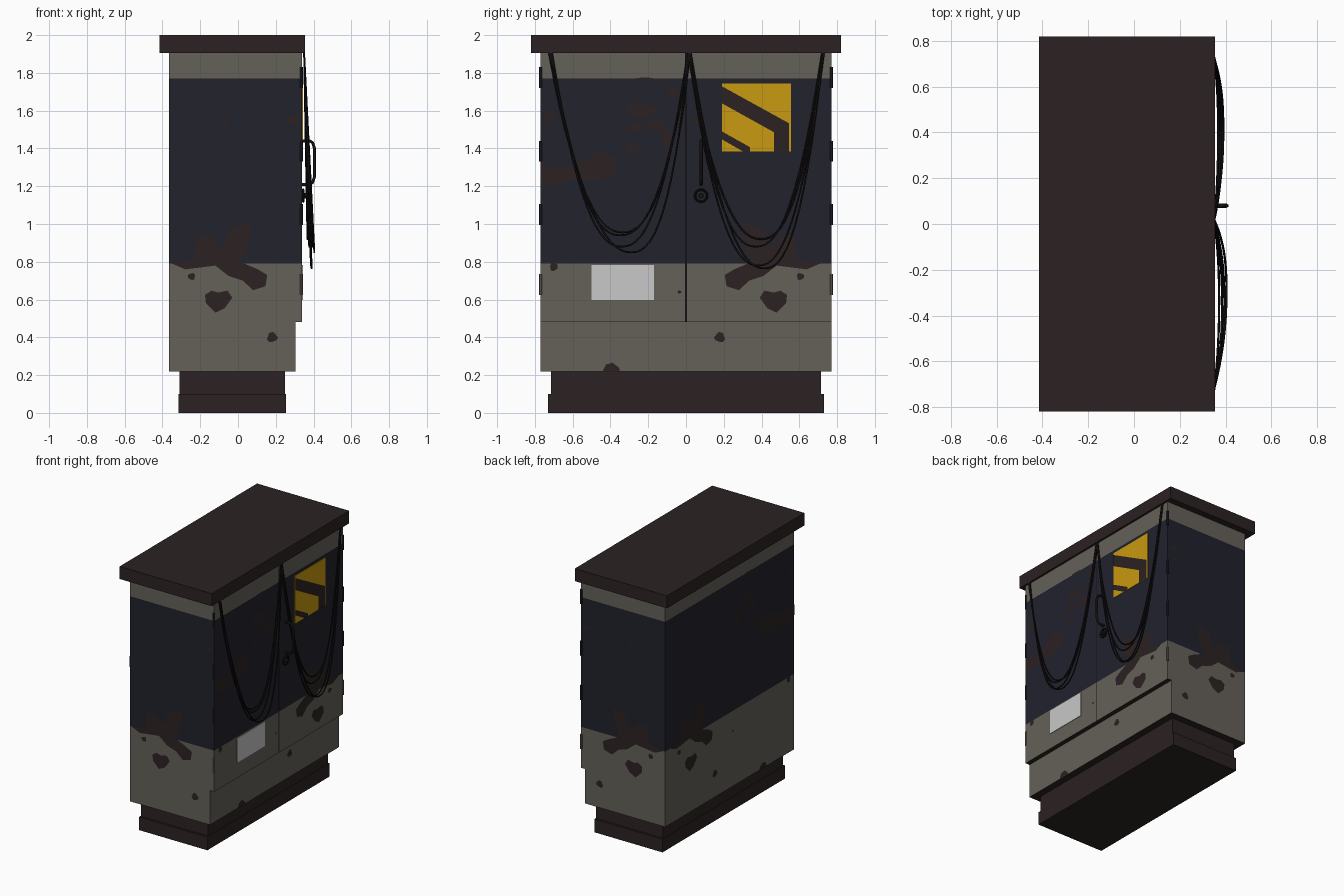
import bpy, bmesh, math
from mathutils import Vector

if "Cube" in bpy.data.objects:
    bpy.data.objects.remove(bpy.data.objects["Cube"])


def material(name, r, g, b):
    m = bpy.data.materials.new(name)
    m.diffuse_color = (r, g, b, 1)
    m.use_nodes = True
    m.node_tree.nodes["Principled BSDF"].inputs["Base Color"].default_value = m.diffuse_color
    return m


RUST = material("rust_brown", 0.025, 0.016, 0.016)
NAVY = material("dark_navy", 0.0150, 0.0158, 0.0255)
GREY = material("warm_grey", 0.130, 0.120, 0.100)
YELLOW = material("sign_yellow", 0.58, 0.32, 0.005)
WHITE = material("label_white", 0.58, 0.58, 0.58)
BLACK = material("cable_black", 0.007, 0.005, 0.005)
BAND_LOW, BAND_HIGH = 0.79, 1.77


def finish(name, bm, mats):
    mesh = bpy.data.meshes.new(name)
    bm.to_mesh(mesh)
    bm.free()
    for m in mats:
        mesh.materials.append(m)
    ob = bpy.data.objects.new(name, mesh)
    bpy.context.collection.objects.link(ob)
    return ob


def box_bm(x, y, z):
    bm = bmesh.new()
    bmesh.ops.create_cube(bm, size=1)
    for v in bm.verts:
        v.co = Vector((r[0] + (c + 0.5) * (r[1] - r[0]) for c, r in zip(v.co, (x, y, z))))
    return bm


def box(name, x, y, z, mat):
    return finish(name, box_bm(x, y, z), [mat])


def banded_box(name, x, y, z):
    # grey box with a navy band between two heights and a rusty underside
    bm = box_bm(x, y, z)
    for h in (BAND_LOW, BAND_HIGH):
        bmesh.ops.bisect_plane(bm, geom=bm.verts[:] + bm.edges[:] + bm.faces[:],
                               plane_co=(0, 0, h), plane_no=(0, 0, 1))
    bm.normal_update()
    for f in bm.faces:
        if f.normal.z < -0.5:
            f.material_index = 2
        elif BAND_LOW < f.calc_center_median().z < BAND_HIGH and abs(f.normal.z) < 0.5:
            f.material_index = 1
    return finish(name, bm, [GREY, NAVY, RUST])


def add_face(bm, pts, outward):
    f = bm.faces.new([bm.verts.new(p) for p in pts])
    f.normal_update()
    if f.normal.dot(Vector(outward)) < 0:
        f.normal_flip()


def tube(name, paths, radius, mat):
    cu = bpy.data.curves.new(name, 'CURVE')
    cu.dimensions = '3D'
    cu.bevel_depth = radius
    cu.bevel_resolution = 1
    cu.use_fill_caps = True
    for pts in paths:
        s = cu.splines.new('POLY')
        s.points.add(len(pts) - 1)
        for p, co in zip(s.points, pts):
            p.co = (*co, 1)
        s.use_smooth = True
    cu.materials.append(mat)
    ob = bpy.data.objects.new(name, cu)
    bpy.context.collection.objects.link(ob)
    bpy.ops.object.select_all(action='DESELECT')
    bpy.context.view_layer.objects.active = ob
    ob.select_set(True)
    bpy.ops.object.convert(target='MESH')
    return ob


# Base, body, doors and roof
box("plinth_foot", (-0.315, 0.255), (-0.73, 0.73), (0, 0.10), RUST)
box("plinth_neck", (-0.31, 0.25), (-0.715, 0.715), (0.10, 0.22), RUST)
banded_box("cabinet_body", (-0.365, 0.305), (-0.77, 0.77), (0.22, 1.91))
banded_box("left_door", (0.305, 0.34), (-0.77, -0.004), (0.48, 1.91))
banded_box("right_door", (0.305, 0.34), (0.004, 0.77), (0.48, 1.91))
box("door_seam", (0.305, 0.336), (-0.004, 0.004), (0.482, 1.905), BLACK)
box("roof", (-0.415, 0.355), (-0.82, 0.82), (1.905, 2.0), RUST)

# Door hinges on both sides
for side in (-1, 1):
    for z in (1.775, 1.385, 1.05, 0.68):
        bpy.ops.mesh.primitive_cylinder_add(vertices=10, radius=0.009, depth=0.11,
                                            location=(0.336, side * 0.769, z))
        hinge = bpy.context.object
        hinge.name = "hinge"
        hinge.data.materials.append(NAVY if z > BAND_LOW else GREY)
        bpy.ops.object.shade_smooth_by_angle()


# Rust stains: one pattern, repeated on all four walls
def blob(u, z, ru, rz, n=9):
    return [(u + ru * math.cos(i * math.tau / n) * (1 + 0.2 * math.sin(i * 2.3 + u * 9)),
             z + rz * math.sin(i * math.tau / n) * (1 + 0.15 * math.cos(i * 1.7 + z * 7)))
            for i in range(n)]


splash = [(-.35, .79), (-.23, .81), (-.22, .94), (-.14, .94), (-.085, .875), (-.04, .98),
          (.075, 1.01), (.05, .875), (.01, .80), (.105, .76), (.155, .73), (.145, .67),
          (.08, .65), (.025, .70), (-.05, .725), (-.12, .78), (-.28, .76)]
heart = [(-.175, .625), (-.14, .647), (-.105, .637), (-.055, .647), (-.03, .61),
         (-.07, .555), (-.12, .53), (-.17, .58)]
streak = [(1.13, 1.315), (1.03, 1.29), (.895, 1.34), (.815, 1.385), (.735, 1.35),
          (.725, 1.28), (.825, 1.225), (.975, 1.235), (1.055, 1.195), (1.13, 1.235)]
foot = [(.80, .222), (.785, .255), (.75, .266), (.715, .24), (.71, .222)]
stains = [splash, heart, streak, foot]
for spot in ((-.245, .722, .02, .02), (.18, .40, .027, .026), (-.07, 1.52, .016, .022),
             (.29, 1.55, .03, .022), (.60, 1.60, .085, .04), (.52, 1.52, .06, .03),
             (.63, 1.51, .05, .025), (.46, 1.45, .035, .05), (.43, 1.70, .03, .03),
             (.58, 1.765, .05, .012), (1.08, 1.57, .035, .03), (.64, 1.40, .04, .03),
             (1.06, .775, .02, .025), (.395, .64, .01, .009)):
    stains.append(blob(*spot))
bm = bmesh.new()
for s in stains:
    low = max(z for _, z in s) < 0.48
    for nx, x in ((1, 0.307 if low else 0.342), (-1, -0.367)):
        add_face(bm, [(x, 0.36 - u, z) for u, z in s], (nx, 0, 0))
    if max(u for u, _ in s) < 0.34:
        for ny in (-1, 1):
            add_face(bm, [(u, ny * 0.772, z) for u, z in s], (0, ny, 0))
finish("rust_stains", bm, [RUST])


# Label and warning sign plates on the doors
def door_plate(name, x, polygons, mat):
    pb = bmesh.new()
    for poly in polygons:
        add_face(pb, [(x, y, z) for y, z in poly], (1, 0, 0))
    finish(name, pb, [mat])


box("paper_label", (0.338, 0.344), (-0.50, -0.17), (0.597, 0.782), WHITE)
box("sign_panel", (0.338, 0.344), (0.19, 0.555), (1.385, 1.745), YELLOW)
door_plate("sign_stripes", 0.346, [
    [(.19, 1.729), (.546, 1.533), (.546, 1.385), (.467, 1.385), (.467, 1.485), (.19, 1.639)],
    [(.19, 1.49), (.34, 1.406), (.34, 1.385), (.30, 1.385), (.19, 1.448)]], RUST)

# Pull handle with bent ends, and the lock ring below it
grip = [(0.335, 0.08, 1.44), (0.38, 0.08, 1.44), (0.395, 0.08, 1.43), (0.405, 0.08, 1.40),
        (0.405, 0.08, 1.25), (0.395, 0.08, 1.22), (0.38, 0.08, 1.21), (0.335, 0.08, 1.21)]
tube("door_handle", [grip], 0.009, BLACK)
bpy.ops.mesh.primitive_torus_add(major_segments=20, minor_segments=8, major_radius=0.032,
                                 minor_radius=0.006, location=(0.345, 0.08, 1.15),
                                 rotation=(0, math.pi / 2, 0))
bpy.context.object.name = "lock_ring"
bpy.context.object.data.materials.append(BLACK)
bpy.ops.object.shade_smooth_by_angle()
bpy.ops.mesh.primitive_cylinder_add(vertices=14, radius=0.015, depth=0.03,
                                    location=(0.348, 0.08, 1.15), rotation=(0, math.pi / 2, 0))
bpy.context.object.name = "lock_barrel"
bpy.context.object.data.materials.append(BLACK)
bpy.ops.object.shade_smooth_by_angle()


# Hanging cables: two bundles of sagging strands
def strand(y0, y1, bottom, skew, bulge, n=28):
    pts = []
    for i in range(n + 1):
        t = i / n
        sag = 1 - abs(2 * t - 1) ** 2.3
        y = y0 + (y1 - y0) * t + skew * math.sin(math.pi * t)
        pts.append((0.35 + bulge * sag, y, 1.905 - (1.905 - bottom) * sag))
    return pts


tube("left_cables", [strand(-0.725, 0.015, 0.955, 0.02, 0.022),
                     strand(-0.715, 0.02, 0.94, 0.0, 0.035),
                     strand(-0.71, 0.01, 0.88, 0.01, 0.045),
                     strand(-0.72, 0.02, 0.85, 0.06, 0.054)], 0.005, BLACK)
tube("right_cables", [strand(0.01, 0.725, 0.92, 0.03, 0.018),
                      strand(0.02, 0.72, 0.88, 0.0, 0.027),
                      strand(0.015, 0.73, 0.78, 0.01, 0.036),
                      strand(0.025, 0.725, 0.765, 0.04, 0.04)], 0.005, BLACK)
